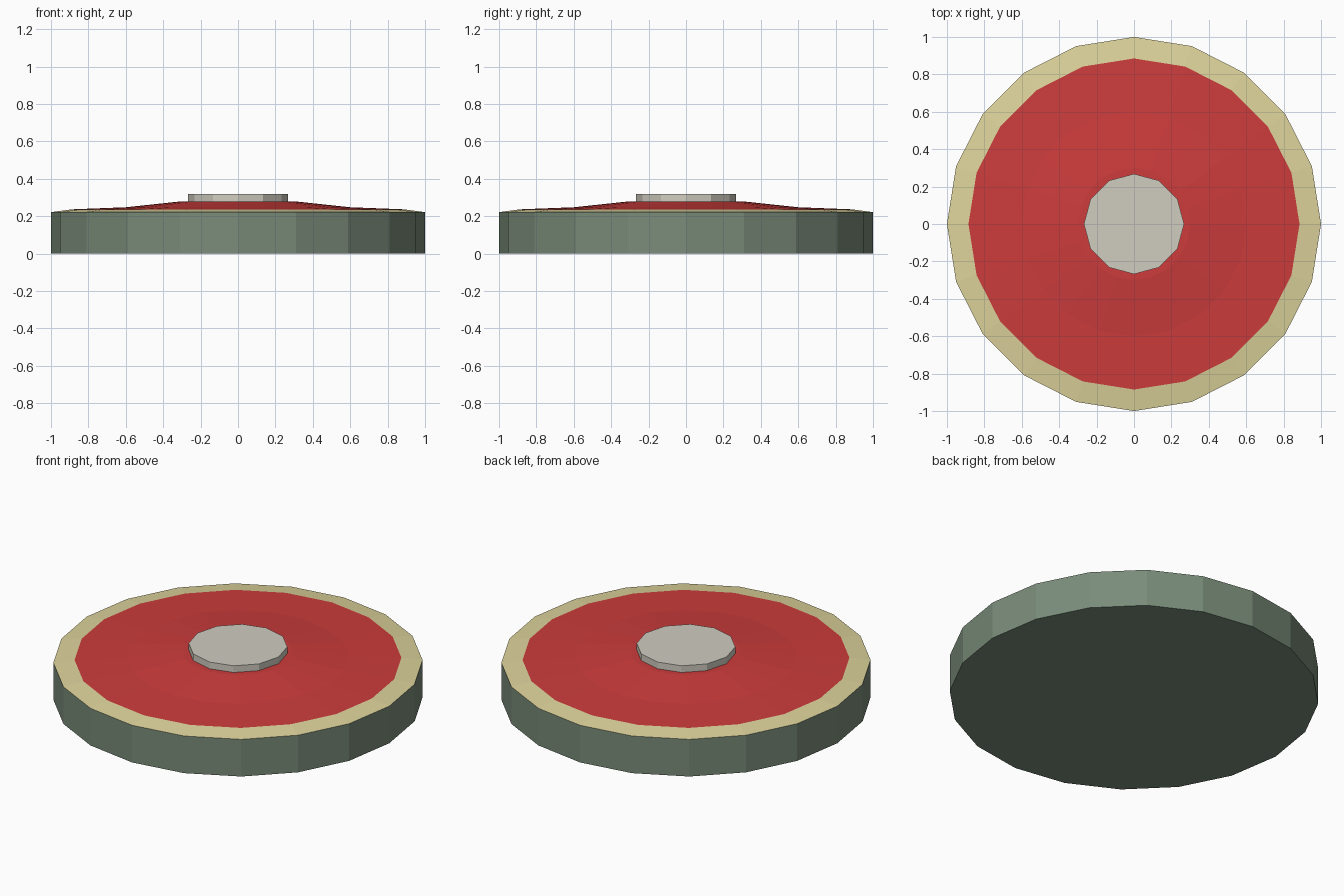
import bpy, bmesh
from math import sin, cos, pi

if "Cube" in bpy.data.objects:
    bpy.data.objects.remove(bpy.data.objects["Cube"])


def linear(c):
    return c / 12.92 if c <= 0.04045 else ((c + 0.055) / 1.055) ** 2.4


def material(name, rgb):
    mat = bpy.data.materials.new(name)
    mat.diffuse_color = (*[linear(c / 255) for c in rgb], 1)
    mat.use_nodes = True
    mat.node_tree.nodes["Principled BSDF"].inputs["Base Color"].default_value = mat.diffuse_color
    return mat


def lathe(name, profile, sides, mat, closed=False):
    """Flat-faced turned part from (radius, z) points, bottom to top.
    Ends are capped, or joined into a ring when closed."""
    bm = bmesh.new()
    rings = [[bm.verts.new((r * cos(2 * pi * i / sides), r * sin(2 * pi * i / sides), z))
              for i in range(sides)] for r, z in profile]
    pairs = list(zip(rings, rings[1:]))
    if closed:
        pairs.append((rings[-1], rings[0]))
    for a, b in pairs:
        for i in range(sides):
            j = (i + 1) % sides
            bm.faces.new((a[i], a[j], b[j], b[i]))
    if not closed:
        bm.faces.new(rings[0][::-1])
        bm.faces.new(rings[-1])
    bmesh.ops.recalc_face_normals(bm, faces=bm.faces)
    mesh = bpy.data.meshes.new(name)
    bm.to_mesh(mesh)
    bm.free()
    mesh.materials.append(mat)
    obj = bpy.data.objects.new(name, mesh)
    bpy.context.collection.objects.link(obj)
    return obj


green = material("dull_green", (122, 140, 122))
cream = material("cream", (222, 212, 156))
red = material("red", (205, 60, 60))
grey = material("warm_grey", (208, 204, 192))

# Thick disc body
lathe("base_disc", [(1, 0), (1, 0.222)], 20, green)
# Gently sloped border on top
lathe("border_ring", [(0.885, 0.222), (1, 0.222), (0.885, 0.237)], 20, cream, closed=True)
# Low raised centre
lathe("raised_top", [(0.885, 0.222), (0.885, 0.237), (0.6, 0.248), (0.3, 0.28)], 20, red)
# Centre button
lathe("centre_button", [(0.268, 0.27), (0.268, 0.32)], 12, grey)
